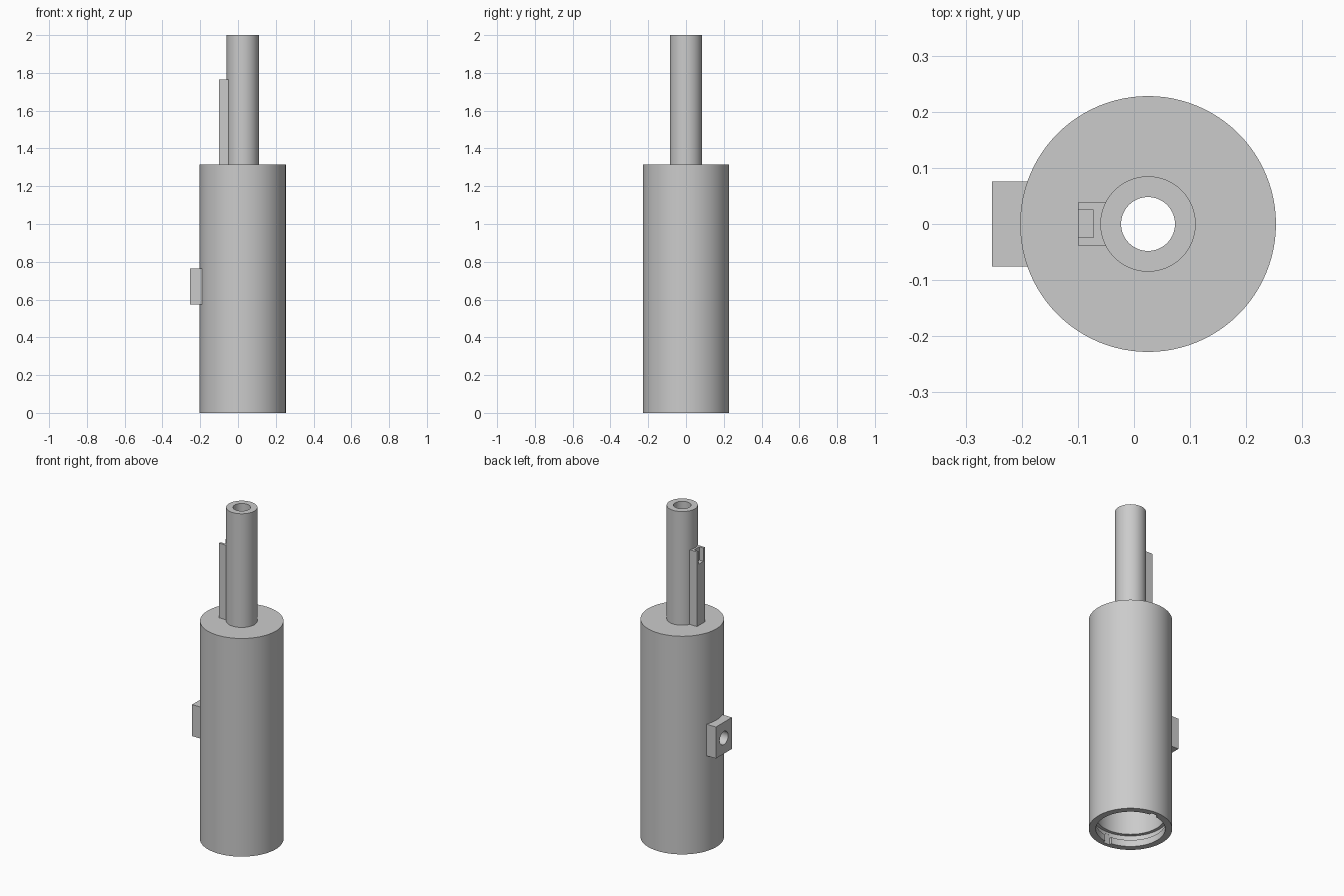
import bpy, bmesh, math
from mathutils import Matrix, Vector

if "Cube" in bpy.data.objects:
    bpy.data.objects.remove(bpy.data.objects["Cube"], do_unlink=True)

AXIS = 0.025      # x position of the turning axis
SEGMENTS = 96

grey = bpy.data.materials.new("plain grey")
grey.use_nodes = True
grey.diffuse_color = (0.6, 0.6, 0.6, 1)
grey.node_tree.nodes["Principled BSDF"].inputs["Base Color"].default_value = (0.6, 0.6, 0.6, 1)


def finish(name, bm):
    bmesh.ops.recalc_face_normals(bm, faces=bm.faces)
    mesh = bpy.data.meshes.new(name)
    bm.to_mesh(mesh)
    bm.free()
    mesh.materials.append(grey)
    obj = bpy.data.objects.new(name, mesh)
    bpy.context.collection.objects.link(obj)
    return obj


def lathe(name, profile):
    """Turn a closed (radius, height) outline around the axis."""
    bm = bmesh.new()
    verts = [bm.verts.new((AXIS + r, 0, z)) for r, z in profile]
    edges = [bm.edges.new((v, verts[i - 1])) for i, v in enumerate(verts)]
    bmesh.ops.spin(bm, geom=verts + edges, cent=(AXIS, 0, 0), axis=(0, 0, 1),
                   angle=math.tau, steps=SEGMENTS)
    bmesh.ops.remove_doubles(bm, verts=bm.verts, dist=1e-5)
    return finish(name, bm)


def box(name, low, high):
    low, high = Vector(low), Vector(high)
    bm = bmesh.new()
    place = Matrix.Translation((low + high) / 2) @ Matrix.Diagonal((*(high - low), 1))
    bmesh.ops.create_cube(bm, size=1, matrix=place)
    return finish(name, bm)


def cut(obj, cutter):
    mod = obj.modifiers.new("cut", 'BOOLEAN')
    mod.operation, mod.solver, mod.object = 'DIFFERENCE', 'EXACT', cutter
    bpy.context.view_layer.objects.active = obj
    bpy.ops.object.modifier_apply(modifier=mod.name)


def smooth(obj):
    bpy.ops.object.select_all(action='DESELECT')
    obj.select_set(True)
    bpy.context.view_layer.objects.active = obj
    bpy.ops.object.shade_smooth_by_angle(angle=math.radians(30))


# Hollow housing with a locking groove at the bottom and a barrel on top
housing = lathe("housing", [
    (0.228, 0), (0.228, 1.315), (0.085, 1.315), (0.085, 2), (0.048, 2),
    (0.048, 1.27), (0.187, 1.27), (0.187, 0.075), (0.206, 0.075),
    (0.206, 0.04), (0.19, 0.04), (0.19, 0)])

# Side block and the guide rail beside the barrel
side_block = box("side_block", (-0.253, -0.076, 0.575), (-0.178, 0.076, 0.765))
guide_rail = box("guide_rail", (-0.1, -0.038, 1.31), (-0.05, 0.038, 1.765))

# Entry notches through the bottom lip
notch = box("notch_cutter", (AXIS - 0.022, -0.206, -0.02), (AXIS + 0.022, 0.206, 0.06))
cut(housing, notch)

# Round hole through the side block and the wall behind it
bm = bmesh.new()
bmesh.ops.create_cone(bm, cap_ends=True, segments=48, radius1=0.04, radius2=0.04, depth=0.2,
                      matrix=Matrix.Translation((-0.2, 0, 0.67)) @ Matrix.Rotation(math.pi / 2, 4, 'Y'))
hole = finish("hole_cutter", bm)
cut(housing, hole)
cut(side_block, hole)

# Slot in the top of the rail
slot = box("slot_cutter", (-0.12, -0.024, 1.685), (-0.072, 0.025, 1.8))
cut(guide_rail, slot)

for cutter in (notch, hole, slot):
    bpy.data.objects.remove(cutter, do_unlink=True)

for part in (housing, side_block, guide_rail):
    smooth(part)
